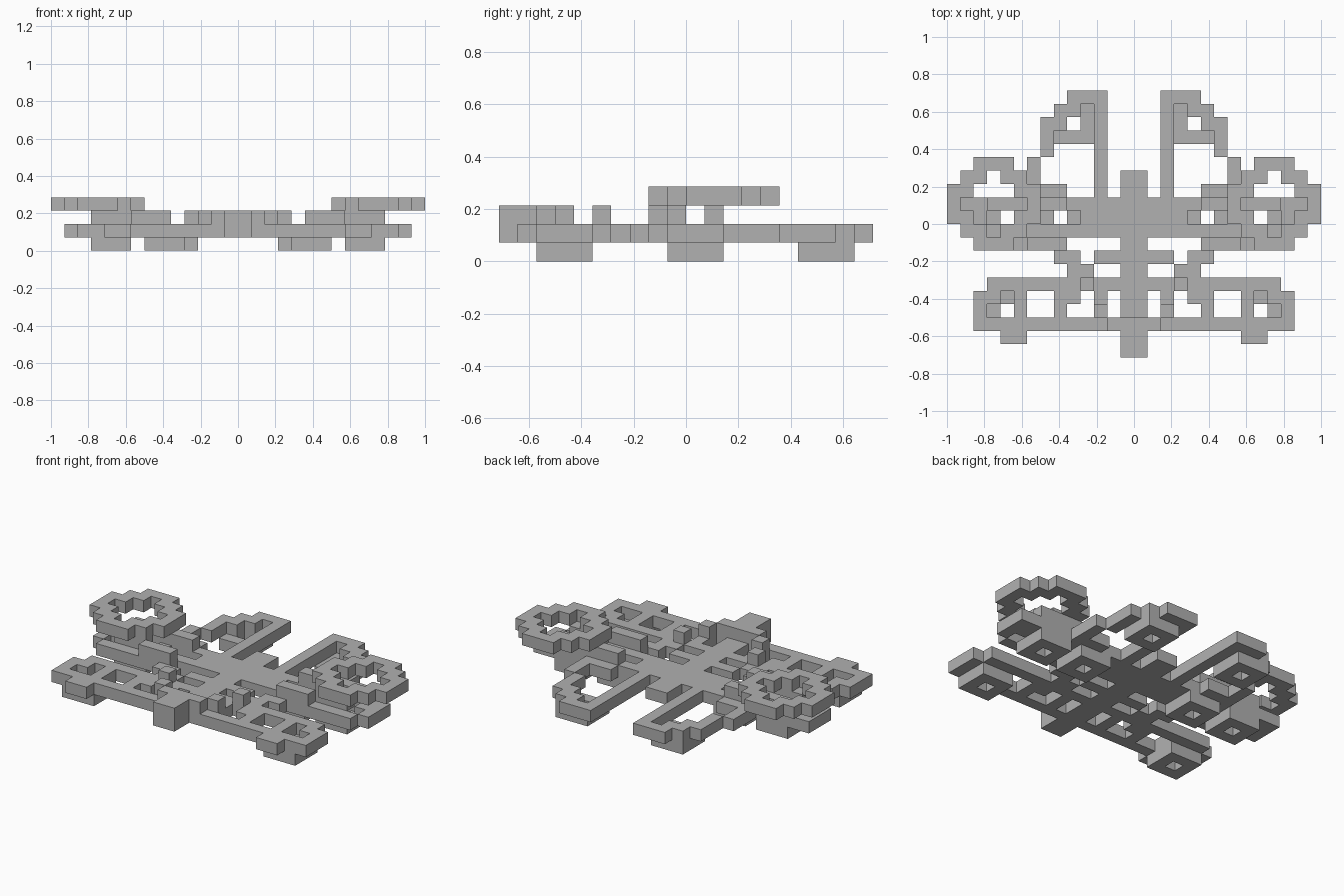
import bpy
import bmesh
from mathutils import Vector

UNIT = 1 / 14  # edge length of one block

cube = bpy.data.objects.get("Cube")
if cube:
    bpy.data.objects.remove(cube, do_unlink=True)

grey = bpy.data.materials.new("stone grey")
grey.use_nodes = True
colour = (0.44, 0.44, 0.44, 1)
grey.diffuse_color = colour
grey.node_tree.nodes["Principled BSDF"].inputs["Base Color"].default_value = colour


def area(x_min, x_max, y_min, y_max):
    """Cells of a rectangle, given by its limits in blocks."""
    return {(x, y) for x in range(x_min, x_max) for y in range(y_min, y_max)}


def square_ring(x, y):
    """Three by three ring with an open centre."""
    return area(x, x + 3, y, y + 3) - {(x + 1, y + 1)}


def stepped_ring(cx, cy):
    """Rounded ring whose opening is a stepped diamond."""
    cells = area(cx - 3, cx + 4, cy - 3, cy + 4)
    return {(x, y) for x, y in cells
            if 2 < abs(x - cx) + abs(y - cy) < 5}


def build(name, level, *shapes):
    """Mirror the cells and build one clean slab of blocks."""
    cells = set().union(*shapes)
    cells |= {(-1 - x, y) for x, y in cells}
    bm = bmesh.new()
    corners = {}

    def corner(x, y, z):
        key = (x, y, z)
        if key not in corners:
            corners[key] = bm.verts.new(Vector(key) * UNIT)
        return corners[key]

    for x, y in sorted(cells):
        outline = [(x, y), (x + 1, y), (x + 1, y + 1), (x, y + 1)]
        bm.faces.new([corner(*p, level + 1) for p in outline])
        bm.faces.new([corner(*p, level) for p in reversed(outline)])
        beside = [(x, y - 1), (x + 1, y), (x, y + 1), (x - 1, y)]
        for i, other in enumerate(beside):
            if other not in cells:
                a, b = outline[i], outline[(i + 1) % 4]
                bm.faces.new([corner(*a, level), corner(*b, level),
                              corner(*b, level + 1), corner(*a, level + 1)])
    mesh = bpy.data.meshes.new(name)
    bm.to_mesh(mesh)
    bm.free()
    mesh.materials.append(grey)
    obj = bpy.data.objects.new(name, mesh)
    bpy.context.collection.objects.link(obj)


# Feet: square rings beneath the wings and antennae
build("lower_wing_feet", 0, square_ring(8, -8))
build("middle_wing_feet", 0, square_ring(8, -1), square_ring(4, -1))
build("antenna_feet", 0, square_ring(3, 6))

# Body with its shoulder bars
build("body", 1,
      area(0, 1, -10, 4),
      area(1, 4, 0, 2),
      area(1, 3, -3, -2))

# Antennae: straight stem and stepped outer edge
build("antennae", 1,
      area(2, 3, 2, 10),
      area(3, 5, 9, 10),
      area(4, 6, 8, 9),
      area(5, 7, 7, 8),
      area(6, 7, 5, 7),
      area(7, 8, 3, 5),
      area(5, 8, 2, 3))

# Middle wings
build("middle_wings", 1,
      area(4, 13, 1, 2),
      area(11, 13, 0, 1),
      area(12, 13, -1, 0),
      area(1, 8, -1, 0),
      area(5, 12, -2, -1),
      area(7, 8, 0, 1))

# Stepped links between the wings
build("wing_links", 1,
      area(4, 6, -3, -2),
      area(3, 5, -4, -3),
      area(4, 5, -6, -5))

# Lower wings
build("lower_wings", 1,
      area(1, 11, -5, -4),
      area(10, 12, -6, -5),
      area(11, 12, -7, -6),
      area(1, 12, -8, -7),
      area(8, 10, -9, -8),
      area(8, 9, -7, -5),
      area(5, 6, -7, -5),
      area(2, 3, -7, -5))

# Raised blocks on the front of the body
build("raised_front", 2,
      area(0, 1, -10, -7),
      area(1, 2, -8, -7),
      area(2, 3, -7, -6),
      area(3, 4, -5, -4))

# Raised bars carrying the upper rings
build("ring_supports", 2,
      area(5, 11, 1, 2),
      area(8, 11, -1, 0),
      area(5, 8, -2, -1))

# Upper rings at the wing tips
build("upper_rings", 3, stepped_ring(10, 1))
